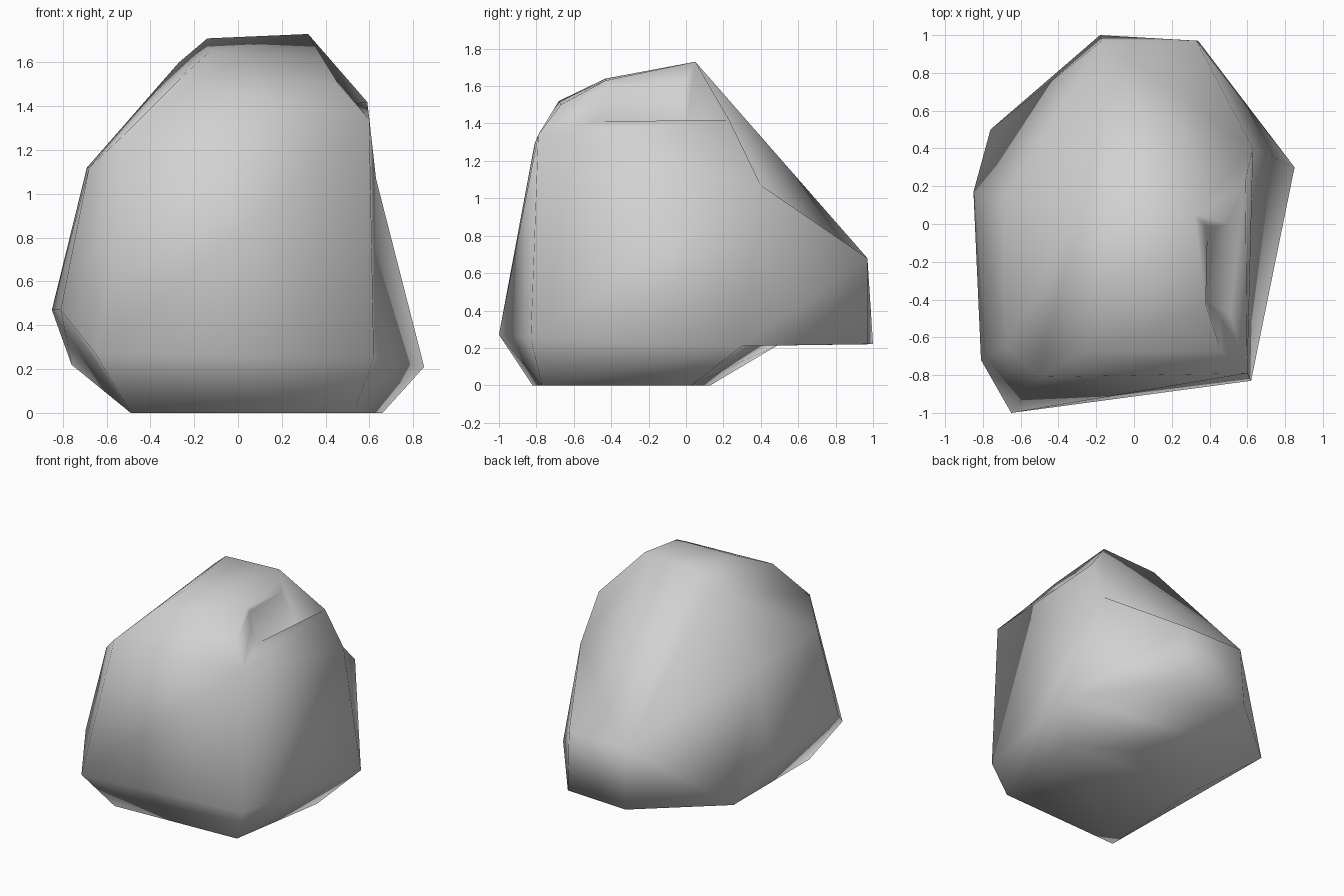
import bpy, bmesh

cube = bpy.data.objects.get("Cube")
if cube:
    bpy.data.objects.remove(cube, do_unlink=True)

# Stone colour
mat = bpy.data.materials.new("stone_grey")
mat.use_nodes = True
grey = (0.64, 0.64, 0.64, 1)
mat.diffuse_color = grey
mat.node_tree.nodes["Principled BSDF"].inputs["Base Color"].default_value = grey

# Corner points of the boulder
corners = {
    # ground outline
    "base_fr": (-.49, -.82, 0), "base_fl": (.53, -.77, 0),
    "base_bl": (.66, .03, 0), "base_br": (-.45, .13, 0),
    # low overhanging rim
    "rim_fr": (-.65, -1, .27), "rim_fl": (.62, -.83, .25), "rim_l": (.85, .3, .21),
    "rim_bl": (.34, .97, .22), "rim_br": (-.18, 1, .22), "rim_r": (-.76, .5, .22),
    "side_fr": (-.81, -.72, .47), "side_br": (-.85, .17, .47),
    # shoulders
    "tail_r": (-.17, .97, .68), "tail_l": (.33, .97, .68), "waist_l": (.63, .4, 1.07),
    "shoulder_br": (-.69, .13, 1.12), "shoulder_fr": (-.68, -.65, 1.12),
    "brow_r": (-.5, -.81, 1.29), "brow_l": (.6, -.79, 1.34), "ear_l": (.59, .23, 1.42),
    # crown
    "crown_fr": (-.27, -.68, 1.52), "crown_fl": (.46, -.67, 1.5),
    "top_fr": (-.14, -.43, 1.64), "top_fl": (.38, -.43, 1.63),
    "top_br": (-.14, .05, 1.71), "top_bl": (.32, .05, 1.73), "nape_r": (-.27, .1, 1.6),
}

# Convex boulder body
bm = bmesh.new()
pts = {name: bm.verts.new(co) for name, co in corners.items()}
bmesh.ops.convex_hull(bm, input=bm.verts[:])


def refill(outline, faces):
    """Replace the skin inside an outline of corners with recessed faces."""
    ring = {pts[n] for n in outline.split()}
    old = [f for f in bm.faces if set(f.verts) <= ring]
    bmesh.ops.delete(bm, geom=old, context='FACES')
    for names in faces:
        bm.faces.new([pts[n] for n in names.split()])


# Undercut below the back
refill("base_bl base_br rim_l rim_bl rim_br rim_r",
       ["base_bl base_br rim_r rim_l", "rim_l rim_r rim_br rim_bl"])

# Hollow left flank
refill("brow_l rim_fl rim_l waist_l ear_l",
       ["waist_l rim_fl rim_l", "brow_l rim_fl waist_l", "brow_l waist_l ear_l"])

# Hollow left side of the back
refill("top_bl ear_l waist_l tail_l tail_r top_br",
       ["top_bl ear_l waist_l", "top_bl waist_l tail_r",
        "top_br top_bl tail_r", "waist_l tail_l tail_r"])

# Chipped pocket near the top of the left side
rim = ["top_bl", "ear_l", "brow_l", "crown_fl", "top_fl"]
floor = [(.39, -.02, 1.6), (.5, 0, 1.37), (.51, -.48, 1.41), (.45, -.48, 1.52), (.38, -.4, 1.59)]
for name, co in zip(rim, floor):
    pts["pocket_" + name] = bm.verts.new(co)
walls = [f"{a} {b} pocket_{b} pocket_{a}" for a, b in zip(rim, rim[1:] + rim[:1])]
refill(" ".join(rim), walls + [" ".join("pocket_" + n for n in rim)])

bmesh.ops.recalc_face_normals(bm, faces=bm.faces[:])
mesh = bpy.data.meshes.new("boulder")
bm.to_mesh(mesh)
bm.free()
mesh.materials.append(mat)
for f in mesh.polygons:
    f.use_smooth = True
boulder = bpy.data.objects.new("boulder", mesh)
bpy.context.collection.objects.link(boulder)
